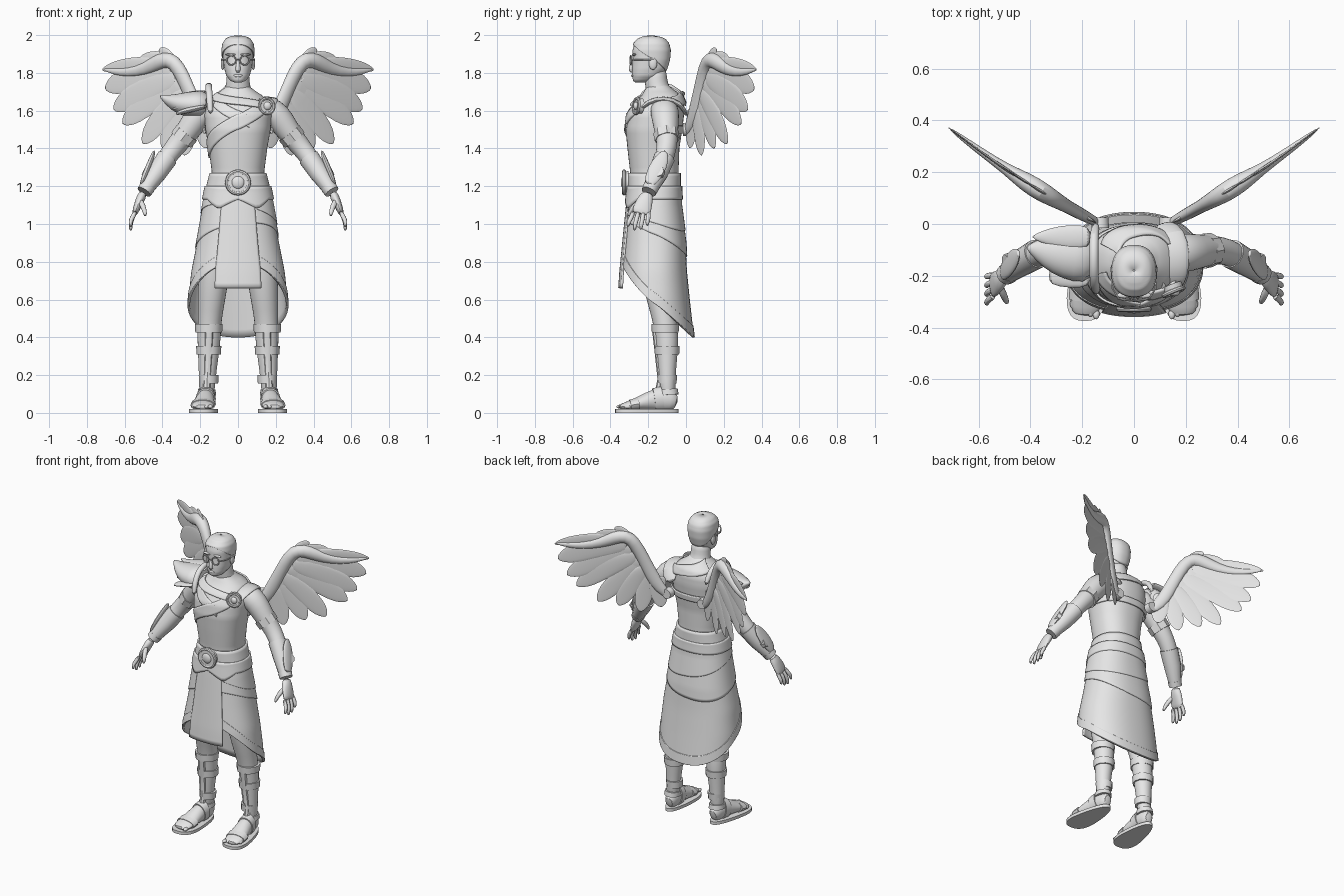
import bpy, bmesh
from math import sin, cos, pi
from mathutils import Vector, Matrix

cube = bpy.data.objects.get("Cube")
if cube:
    bpy.data.objects.remove(cube)

grey = bpy.data.materials.new("plain_grey")
grey.use_nodes = True
grey.diffuse_color = (0.8, 0.8, 0.8, 1)
grey.node_tree.nodes["Principled BSDF"].inputs["Base Color"].default_value = (0.8, 0.8, 0.8, 1)

X, Y, Z = Vector((1, 0, 0)), Vector((0, 1, 0)), Vector((0, 0, 1))
made = []


def finish(name, bm, mirror=False, subdiv=0, thick=0):
    bmesh.ops.remove_doubles(bm, verts=bm.verts, dist=0.0002)
    bmesh.ops.recalc_face_normals(bm, faces=bm.faces)
    mesh = bpy.data.meshes.new(name)
    bm.to_mesh(mesh)
    bm.free()
    mesh.materials.append(grey)
    obj = bpy.data.objects.new(name, mesh)
    bpy.context.collection.objects.link(obj)
    made.append(obj)
    if thick:
        mod = obj.modifiers.new("thickness", "SOLIDIFY")
        mod.thickness, mod.offset = thick, 0
    if subdiv:
        mod = obj.modifiers.new("smooth", "SUBSURF")
        mod.levels = mod.render_levels = subdiv
    if mirror:
        obj.modifiers.new("mirror", "MIRROR")


def limb(name, path, ref=Y, mirror=True, sides=14, subdiv=1):
    """Tube of elliptical rings (x, y, z, radius along ref, other radius)."""
    bm = bmesh.new()
    pts = [Vector(p[:3]) for p in path]
    rings = []
    for i, p in enumerate(path):
        t = (pts[min(i + 1, len(pts) - 1)] - pts[max(i - 1, 0)]).normalized()
        u = (ref - t * ref.dot(t)).normalized()
        v = t.cross(u)
        ra, rb = p[3], p[-1]
        rings.append([bm.verts.new(pts[i] + u * ra * cos(a) + v * rb * sin(a))
                      for a in (2 * pi * k / sides for k in range(sides))])
    for a, b in zip(rings, rings[1:]):
        for k in range(sides):
            m = (k + 1) % sides
            bm.faces.new((a[k], a[m], b[m], b[k]))
    bm.faces.new(rings[0])
    bm.faces.new(rings[-1])
    finish(name, bm, mirror, subdiv)


def section(profile, z):
    """Half width, front y and back y at height z."""
    for a, b in zip(profile, profile[1:]):
        if z <= b[0]:
            break
    t = min(1, max(0, (z - a[0]) / (b[0] - a[0])))
    return [m + (n - m) * t for m, n in zip(a[1:], b[1:])]


def power(s, p=0.87):
    return abs(s) ** p * (1 if s > 0 else -1)


def patch(name, profile, top, bottom, start=-pi, end=pi, off=0, thick=0.01, cols=56, rows=18):
    """Cloth wrapped on a profile; angle 0 is the front, positive is the left."""
    bm = bmesh.new()
    grid = []
    for i in range(cols + 1):
        a = start + (end - start) * i / cols
        hi = top(a) if callable(top) else top
        lo = bottom(a) if callable(bottom) else bottom
        line = []
        for j in range(rows + 1):
            z = hi + (lo - hi) * j / rows
            w, f, b = section(profile, z)
            line.append(bm.verts.new(((w + off) * power(sin(a)),
                                      (f + b) / 2 - ((b - f) / 2 + off) * power(cos(a)), z)))
        grid.append(line)
    for a, b in zip(grid, grid[1:]):
        for j in range(rows):
            bm.faces.new((a[j], b[j], b[j + 1], a[j + 1]))
    finish(name, bm, thick=thick)


def disc(name, loc, facing, radius, depth, mirror=False, sides=24):
    bm = bmesh.new()
    turn = Vector(facing).to_track_quat("Z", "Y").to_matrix().to_4x4()
    bmesh.ops.create_cone(bm, cap_ends=True, segments=sides, radius1=radius, radius2=radius * 0.9,
                          depth=depth, matrix=Matrix.Translation(loc) @ turn)
    finish(name, bm, mirror)


def ring(name, loc, facing, radius, tube, mirror=False, sides=24):
    turn = Vector(facing).to_track_quat("Z", "Y")
    bm = bmesh.new()
    loops = []
    for k in range(sides):
        a = 2 * pi * k / sides
        out = Vector((cos(a), sin(a), 0))
        loops.append([bm.verts.new(Vector(loc) + turn @ (out * (radius + tube * cos(b)) + Z * tube * sin(b)))
                      for b in (pi * m / 4 for m in range(8))])
    for k in range(sides):
        a, b = loops[k], loops[(k + 1) % sides]
        for m in range(8):
            bm.faces.new((a[m], b[m], b[(m + 1) % 8], a[(m + 1) % 8]))
    finish(name, bm, mirror)


def ball(name, loc, size, mirror=False):
    bm = bmesh.new()
    bmesh.ops.create_uvsphere(bm, u_segments=16, v_segments=10, radius=1,
                              matrix=Matrix.Translation(loc) @ Matrix.Diagonal((*size, 1)))
    finish(name, bm, mirror)


# Torso and skirt share one profile: height, half width, front, back
body = [(.38, .265, -.35, .04), (.6, .258, -.35, .015), (.75, .242, -.34, 0), (.9, .212, -.325, -.008),
        (1.1, .176, -.305, -.035), (1.18, .16, -.295, -.04), (1.27, .138, -.295, -.04),
        (1.4, .155, -.31, -.035), (1.5, .172, -.32, -.02), (1.58, .178, -.31, -.01),
        (1.64, .165, -.275, -.01), (1.68, .13, -.235, -.025), (1.715, .075, -.215, -.07), (1.74, .055, -.2, -.1)]
back = lambda a: (1 - cos(a)) / 2
hem = lambda a: .8 - .4 * back(a) ** .85
patch("torso", body, 1.74, 1.1, thick=0, rows=32)
patch("skirt", body, 1.15, hem)
patch("skirt_border", body, lambda a: hem(a) + .06, hem, .35, 2 * pi - .35, off=.004)
patch("skirt_drape", body, 1.15, lambda a: 1 - .17 * back(a) + .03 * sin(a), .4, 2 * pi - .4, off=.006)
patch("skirt_drape_upper", body, 1.15, lambda a: 1.1 - .13 * back(a) - .03 * sin(a), .5, 2 * pi - .5, off=.01)
patch("front_flap", body, 1.15, .66, -.44, .44, off=.008, cols=16)
patch("waist_band", body, 1.27, 1.15, off=.008, rows=6)
patch("belt", body, 1.2, lambda a: 1.13 - .05 * max(0, 1 - abs(abs(a) - .5) / .5), off=.014, rows=6, thick=.014)
disc("buckle", (0, -.32, 1.22), -Y, .06, .03)
ring("buckle_rim", (0, -.328, 1.22), -Y, .058, .011)
ball("buckle_boss", (0, -.33, 1.22), (.035, .015, .035))

# Chest cloth, straps and shoulder brooch
slanted = lambda mid, slope, half: (lambda a: mid + slope * a + half, lambda a: mid + slope * a - half)
patch("chest_strap", body, *slanted(1.65, -.025, .018), -1.1, 1.1, off=.012, rows=5)
patch("chest_wrap", body, *slanted(1.54, .1, .04), -1.5, .8, off=.003, rows=6)
patch("chest_wrap_under", body, *slanted(1.57, -.1, .03), -.8, .3, off=.002, rows=6)
patch("back_strap", body, *slanted(1.5, 0, .02), 1.7, 2 * pi - 1.7, off=.01, rows=5)
patch("back_wrap", body, *slanted(1.58, .03, .03), 2, 2 * pi - 2, off=.006, rows=6)
limb("shoulder_cloth", [(.14, -.25, 1.6, .04, .012), (.16, -.2, 1.65, .05, .014), (.165, -.12, 1.668, .055, .014),
                        (.15, -.03, 1.645, .05, .015), (.11, .005, 1.57, .04, .012)], X, False)
side_front = (.4, -1, .1)
disc("brooch", (.15, -.25, 1.625), side_front, .042, .03)
ring("brooch_rim", (.153, -.262, 1.625), side_front, .04, .009)
ball("brooch_boss", (.155, -.265, 1.625), (.022, .014, .022))

# Neck, head and hair
limb("neck", [(0, -.12, 1.63, .08, .09), (0, -.14, 1.685, .07, .08), (0, -.155, 1.73, .062, .066),
              (0, -.16, 1.77, .062, .062), (0, -.165, 1.83, .06)], mirror=False)
skull = [(1.75, .02, -.27, -.21), (1.757, .04, -.28, -.18), (1.785, .062, -.285, -.13),
         (1.82, .072, -.285, -.105), (1.87, .079, -.282, -.09), (1.92, .082, -.283, -.086),
         (1.955, .077, -.274, -.094), (1.98, .06, -.25, -.115), (1.992, .035, -.22, -.145), (1.996, .001, -.18, -.18)]
patch("head", skull, 1.996, 1.75, thick=0, rows=28)
patch("hair", skull, 1.996, lambda a: 1.95 - .14 * back(a), off=.003, thick=.006, rows=20)
limb("nose", [(0, -.275, 1.875, .01), (0, -.289, 1.84, .012), (0, -.294, 1.815, .014, .016), (0, -.28, 1.803, .01)],
     mirror=False, sides=8)
ball("lips", (0, -.282, 1.785), (.024, .008, .008))
ball("ear", (.08, -.175, 1.85), (.011, .022, .034), True)
ball("brow", (.036, -.275, 1.897), (.03, .012, .007), True)
ring("glasses_rim", (.036, -.292, 1.867), (.15, -1, 0), .024, .004, True)
limb("glasses_arm", [(.06, -.285, 1.87, .004), (.083, -.25, 1.87, .004), (.087, -.17, 1.87, .004)], Z, sides=6, subdiv=0)
limb("glasses_bridge", [(-.012, -.296, 1.87, .003), (.012, -.296, 1.87, .003)], Z, False, 6, 0)

# Arms, bands, bracers and hands
limb("arm", [(.1, -.12, 1.61, .06), (.16, -.115, 1.605, .078), (.21, -.11, 1.575, .076), (.26, -.105, 1.5, .066),
             (.31, -.1, 1.435, .057), (.36, -.105, 1.375, .052), (.42, -.14, 1.29, .05), (.505, -.2, 1.16, .03)])
limb("arm_band", [(.27, -.105, 1.483, .068), (.3, -.1, 1.445, .066)], sides=8, subdiv=0)
limb("bracer", [(.375, -.115, 1.35, .057), (.43, -.147, 1.27, .053), (.495, -.195, 1.175, .038)], subdiv=0)
limb("bracer_flap", [(.515, -.2, 1.2, .03, .012), (.485, -.16, 1.28, .05, .016), (.455, -.125, 1.35, .04, .014),
                     (.443, -.11, 1.39, .01, .006)])
limb("bracer_cuff", [(.48, -.185, 1.195, .043), (.497, -.197, 1.17, .04)], subdiv=0)
disc("bracer_stud", (.485, -.145, 1.275), (1, -.2, .5), .034, .025, True, 8)
limb("palm", [(.5, -.198, 1.17, .03, .026), (.522, -.22, 1.12, .045, .024), (.542, -.235, 1.07, .052, .018),
              (.548, -.24, 1.05, .046, .012)])
for i, name in enumerate(["index", "middle", "ring", "little"]):
    y, tip, drop = -.278 + .027 * i, -.305 + .034 * i, [.02, 0, .005, .025][i]
    limb(name + "_finger", [(.54, y, 1.07, .014), (.562, (y + tip) / 2, 1.03, .013), (.57, tip, .99 + drop, .012),
                            (.567, tip - .003, .963 + drop, .008)], sides=8)
limb("thumb", [(.52, -.235, 1.13, .016), (.503, -.275, 1.095, .016), (.492, -.3, 1.06, .012), (.49, -.304, 1.04, .007)],
     sides=8)

# Right shoulder guard with layered plates and a raised collar
limb("shoulder_guard", [(-.15, -.12, 1.63, .11, .08), (-.23, -.118, 1.632, .11, .076), (-.31, -.11, 1.635, .085, .06),
                        (-.37, -.1, 1.655, .045, .03), (-.415, -.09, 1.68, .006)], mirror=False)
for i in range(4):
    y = -.05 - .05 * i
    limb("guard_plate", [(-.16, y, 1.7 - .025 * i, .045, .012), (-.25, y, 1.69 - .028 * i, .05, .016),
                         (-.33, y, 1.67 - .028 * i, .035, .012), (-.395 + .025 * i, y, 1.68 - .035 * i, .005)], mirror=False)
limb("guard_collar", [(-.145, -.265, 1.58, .016, .014), (-.15, -.245, 1.66, .018, .016), (-.155, -.2, 1.72, .018),
                      (-.155, -.12, 1.74, .018), (-.155, -.04, 1.71, .018), (-.145, 0, 1.62, .016)], X, False)

# Legs, greave bands and sandals
limb("leg", [(.11, -.17, .98, .09), (.125, -.165, .78, .088), (.14, -.135, .6, .075), (.15, -.115, .5, .064),
             (.153, -.1, .4, .064), (.157, -.1, .3, .056), (.163, -.1, .18, .044), (.166, -.095, .06, .042)])
for z, r, y in [(.445, .071, -.11), (.33, .064, -.1), (.175, .05, -.1)]:
    limb("greave_band", [(.155, y, z - .02, r), (.155, y, z + .025, r + .003)], sides=12, subdiv=0)
limb("shin_plate", [(.153, -.162, .46, .02, .024), (.156, -.146, .32, .02, .022), (.163, -.131, .18, .02, .02),
                    (.167, -.145, .11, .02, .02)], sides=8, subdiv=0)
limb("foot", [(.164, -.045, .055, .028, .035), (.165, -.08, .065, .042, .058), (.169, -.14, .075, .047, .065),
              (.176, -.2, .062, .053, .05), (.184, -.27, .044, .063, .032), (.187, -.32, .036, .06, .022),
              (.188, -.355, .03, .045, .012)], X)
for i in range(5):
    ball("toe", (.146 + .022 * i, -.348 + .01 * i, .033), (.013, .02, .011), True)
bm = bmesh.new()
layers = [[], []]
for a in (2 * pi * k / 32 for k in range(32)):
    s, c = power(sin(a), .8), power(cos(a), .8)
    for layer, z in zip(layers, (0, .02)):
        layer.append(bm.verts.new((.178 - .012 * c + (.07 - .024 * c) * s, -.2075 + .1675 * c, z)))
for k in range(32):
    m = (k + 1) % 32
    bm.faces.new((layers[0][k], layers[0][m], layers[1][m], layers[1][k]))
for layer in layers:
    bm.faces.new(layer)
finish("sole", bm, True)
limb("toe_strap", [(.183, -.25, .048, .066, .036), (.186, -.295, .04, .066, .03)], X, subdiv=0)
limb("instep_strap", [(.168, -.125, .075, .051, .069), (.173, -.17, .069, .054, .062)], X, subdiv=0)
limb("ankle_strap", [(.166, -.095, .095, .056, .05), (.165, -.097, .125, .053, .048)], subdiv=0)

# Wings: a feathered arm and broad overlapping blades on a surface that sweeps back
normal = Vector((.62, -1, 0)).normalized()


def on_wing(x, z, depth=0):
    d = x - .13
    return tuple(Vector((x, .5 * d + .23 * d * d, z)) + normal * depth)


def feather(name, base, tip, width, depth=0):
    path = []
    for t, w in [(0, .7), (.25, 1), (.55, 1.05), (.8, .95), (.93, .6), (1, .12)]:
        x, z = (b + (e - b) * t for b, e in zip(base, tip))
        path.append((*on_wing(x, z + .02 * sin(pi * t), depth * (1 - t)), .009 * (1.2 - t), width * w))
    limb(name, path, normal, sides=8)


tips = [(.72, 1.815), (.705, 1.715), (.66, 1.605), (.612, 1.53), (.505, 1.425), (.4, 1.4), (.285, 1.362), (.17, 1.4)]
for i, tip in enumerate(tips):
    root = (.37 - .024 * i, 1.85 - .036 * i)
    feather("flight_feather", root, tip, .076 - .003 * i if i else .035, .002 * (-1) ** i)
    mid = [r + (e - r) * .45 for r, e in zip(root, tip)]
    feather("covert_feather", root, mid, .06)
arm = [(.12, 1.47, .014, .018), (.18, 1.53, .022, .04), (.225, 1.62, .025, .042), (.265, 1.72, .026, .038),
       (.315, 1.83, .034, .042), (.36, 1.875, .04, .044), (.42, 1.86, .038, .046), (.49, 1.82, .022, .032),
       (.58, 1.8, .016, .024), (.66, 1.807, .011, .016), (.715, 1.82, .004, .006)]
limb("wing_arm", [(*on_wing(x, z), thick, wide) for x, z, thick, wide in arm], normal)
feather("wrist_tuft", (.33, 1.85), (.42, 1.92), .025)
feather("wrist_tuft_lower", (.4, 1.86), (.51, 1.83), .025)
disc("wing_joint", (.13, .005, 1.5), Y, .034, .04, True)

# Smooth shading with sharp edges kept
for obj in made:
    obj.select_set(True)
bpy.context.view_layer.objects.active = made[0]
bpy.ops.object.shade_smooth_by_angle(angle=0.7)
